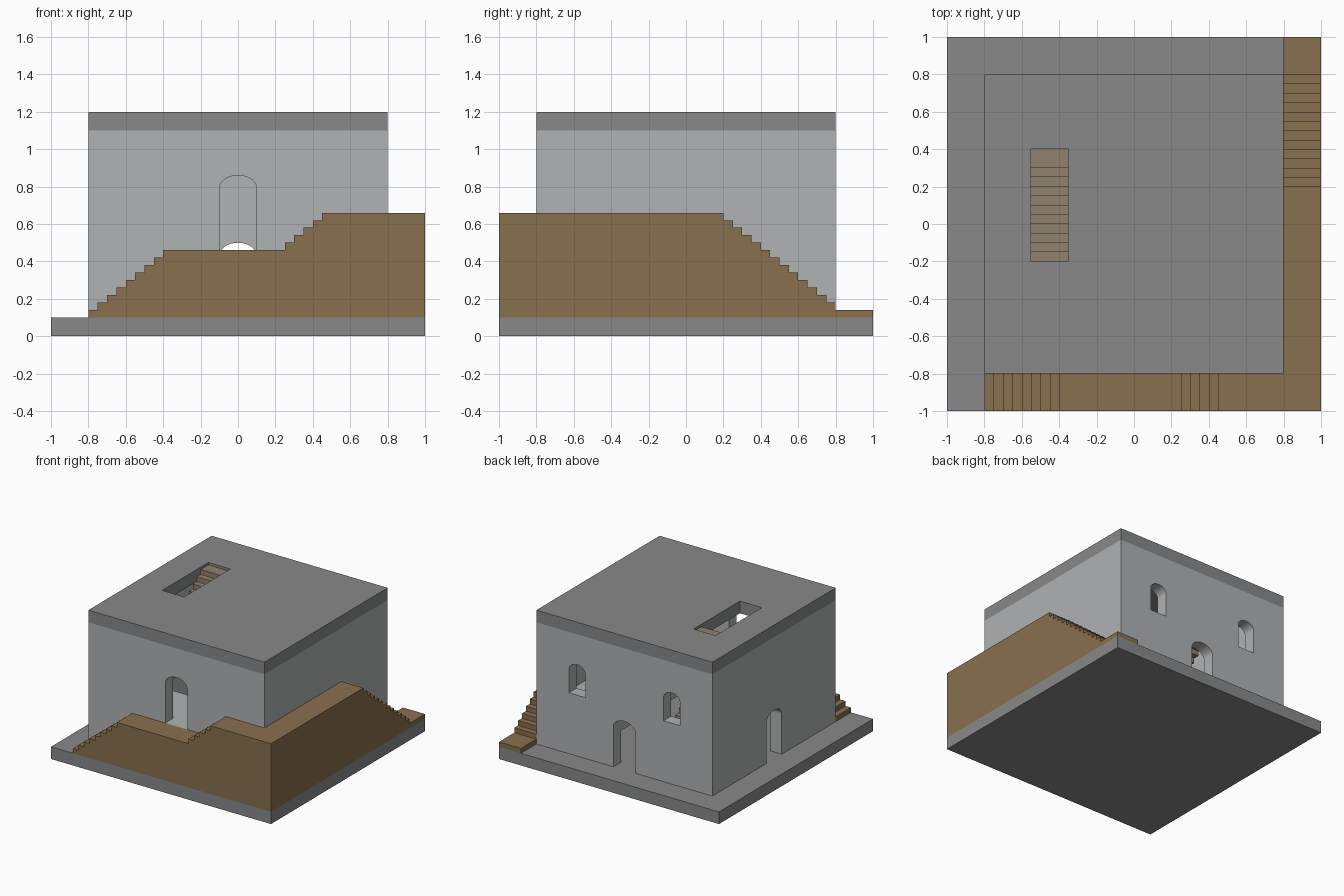
import bpy, bmesh, math
from mathutils import Vector

old = bpy.data.objects.get("Cube")
if old:
    bpy.data.objects.remove(old, do_unlink=True)


def material(name, srgb):
    col = [(c / 255 / 12.92) if c < 11 else ((c / 255 + 0.055) / 1.055) ** 2.4 for c in srgb] + [1]
    m = bpy.data.materials.new(name)
    m.use_nodes = True
    m.diffuse_color = col
    m.node_tree.nodes["Principled BSDF"].inputs["Base Color"].default_value = col
    return m


WALL = material("light grey plaster", (176, 178, 179))
SLAB = material("dark grey stone", (136, 137, 138))
EARTH = material("brown earth", (136, 112, 78))
STEP = material("pale brown steps", (144, 129, 111))


def prism(name, outline, direction, mat):
    """Extrude a closed 3D outline along a direction."""
    bm = bmesh.new()
    face = bm.faces.new([bm.verts.new(p) for p in outline])
    ext = bmesh.ops.extrude_face_region(bm, geom=[face])
    bmesh.ops.translate(bm, vec=Vector(direction),
                        verts=[g for g in ext["geom"] if isinstance(g, bmesh.types.BMVert)])
    bmesh.ops.recalc_face_normals(bm, faces=bm.faces)
    me = bpy.data.meshes.new(name)
    bm.to_mesh(me)
    bm.free()
    me.materials.append(mat)
    ob = bpy.data.objects.new(name, me)
    bpy.context.scene.collection.objects.link(ob)
    return ob


def box(name, x, y, z, mat):
    base = [(x[0], y[0], z[0]), (x[1], y[0], z[0]), (x[1], y[1], z[0]), (x[0], y[1], z[0])]
    return prism(name, base, (0, 0, z[1] - z[0]), mat)


def cut(target, cutter):
    """Subtract the cutter for good, then drop it."""
    mod = target.modifiers.new("opening", "BOOLEAN")
    mod.operation, mod.solver, mod.object = "DIFFERENCE", "EXACT", cutter
    bpy.context.view_layer.objects.active = target
    bpy.ops.object.modifier_apply(modifier=mod.name)
    bpy.data.objects.remove(cutter, do_unlink=True)


def arch(half, bottom, top, rise):
    """Arched opening outline as (across, height) pairs."""
    pts = [(-half, bottom), (half, bottom)]
    for i in range(17):
        a = math.pi * i / 16
        pts.append((half * math.cos(a), top - rise + rise * math.sin(a)))
    return pts


def treads(start, z, count, run=0.05, rise=0.04):
    """Stepped line of (along, height) pairs; a negative rise goes down."""
    pts = []
    for i in range(count):
        pts += [(start + run * i, z + rise * i), (start + run * (i + 1), z + rise * i)]
    return pts


# Ground slab
box("ground_slab", (-1, 1), (-1, 1), (0, 0.1), SLAB)

# Hollow walls with arched openings
walls = box("walls", (-0.8, 0.8), (-0.8, 0.8), (0.1, 1.1), WALL)
cut(walls, box("room", (-0.7, 0.7), (-0.7, 0.7), (0, 1.2), WALL))


def opening_y(x, y, shape):
    cut(walls, prism("cutter", [(x + a, y - 0.15, h) for a, h in shape], (0, 0.3, 0), WALL))


opening_y(0, -0.75, arch(0.1, 0.46, 0.86, 0.07))
opening_y(0, 0.75, arch(0.1, 0.05, 0.5, 0.07))
for side in (-1, 1):
    opening_y(side * 0.43, 0.75, arch(0.075, 0.6, 0.85, 0.06))
left_door = [(-0.9, a, h) for a, h in arch(0.1, 0.05, 0.5, 0.07)]
cut(walls, prism("cutter", left_door, (0.3, 0, 0), WALL))

# Roof slab with stair hatch
roof = box("roof_slab", (-0.8, 0.8), (-0.8, 0.8), (1.1, 1.2), SLAB)
cut(roof, box("hatch", (-0.55, -0.35), (-0.2, 0.4), (1, 1.3), SLAB))

# Upper floor, open over the back left part
floor = [(-0.7, -0.7), (0.7, -0.7), (0.7, 0.7), (0.1, 0.7), (0.1, -0.3), (-0.7, -0.3)]
prism("upper_floor", [(x, y, 0.36) for x, y in floor], (0, 0, 0.1), WALL)

# Upper flight with a stepped underside
top_line = treads(-0.55, 0.5, 18) + [(0.4, 1.18)]
under = [(y, max(h - 0.08, 0.46)) for y, h in reversed(top_line)]
line = []
for p in top_line + under:
    if not line or p != line[-1]:
        line.append(p)
prism("upper_stair", [(-0.55, y, h) for y, h in line], (0.2, 0, 0), STEP)

# Lower flight up from the ground
line = treads(-0.3, 0.42, 8, rise=-0.04) + [(0.1, 0.1), (-0.3, 0.1)]
prism("lower_stair", [(-0.1, y, h) for y, h in line], (0.2, 0, 0), STEP)

# Outer ramp: front steps with a landing at the door
line = [(-0.8, 0.1)] + treads(-0.8, 0.14, 8) + [(-0.4, 0.46), (0.25, 0.46)]
line += treads(0.25, 0.5, 4) + [(0.45, 0.66), (0.8, 0.66), (0.8, 0.1)]
prism("front_steps", [(x, -1, h) for x, h in line], (0, 0.2, 0), EARTH)

# Outer ramp: side steps going down to the back
line = [(-1, 0.1), (-1, 0.66), (0.2, 0.66)] + treads(0.2, 0.62, 12, rise=-0.04)
line += [(0.8, 0.14), (1, 0.14), (1, 0.1)]
prism("side_steps", [(0.8, y, h) for y, h in line], (0.2, 0, 0), EARTH)
